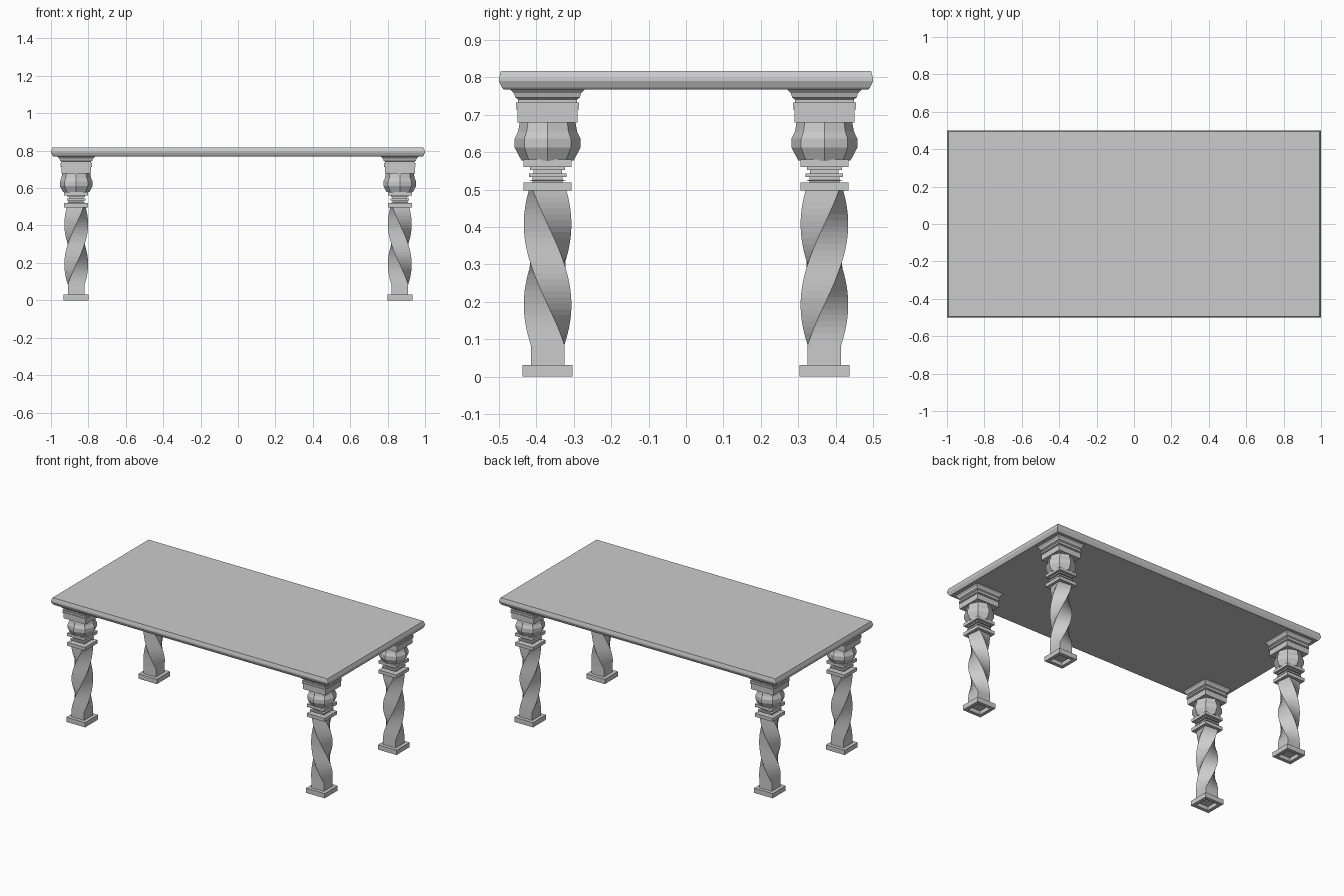
import bpy, bmesh, math

if "Cube" in bpy.data.objects:
    bpy.data.objects.remove(bpy.data.objects["Cube"])

stone = bpy.data.materials.new("light grey")
stone.diffuse_color = (0.6, 0.6, 0.6, 1)
stone.use_nodes = True
stone.node_tree.nodes["Principled BSDF"].inputs["Base Color"].default_value = stone.diffuse_color


def loft(name, rings, sides, cx=0.0, cy=0.0):
    """Skin a stack of rings (z, x radius, y radius, angle) and cap both ends."""
    bm = bmesh.new()
    loops = []
    for z, rx, ry, ang in rings:
        loops.append([bm.verts.new((cx + rx * math.cos(ang + 2 * math.pi * i / sides),
                                    cy + ry * math.sin(ang + 2 * math.pi * i / sides), z))
                      for i in range(sides)])
    for a, b in zip(loops, loops[1:]):
        for i in range(sides):
            j = (i + 1) % sides
            bm.faces.new((a[i], a[j], b[j], b[i]))
    bm.faces.new(loops[0][::-1])
    bm.faces.new(loops[-1])
    bmesh.ops.recalc_face_normals(bm, faces=bm.faces[:])
    me = bpy.data.meshes.new(name)
    bm.to_mesh(me)
    bm.free()
    me.materials.append(stone)
    ob = bpy.data.objects.new(name, me)
    bpy.context.collection.objects.link(ob)
    return ob


R2 = math.sqrt(2)


def square(z, hx, hy=None, turn=0.0):
    """Square or rectangular ring given by half sizes."""
    return (z, hx * R2, (hx if hy is None else hy) * R2, math.pi / 4 + turn)


# Tabletop with a bevelled rim
loft("tabletop", [square(0.768, 0.987, 0.487), square(0.773, 0.992, 0.492),
                  square(0.790, 1.0, 0.5), square(0.797, 1.0, 0.5),
                  square(0.817, 0.992, 0.495)], 4)

# Leg profiles as (z, half width)
PLINTH = [(0.025, 0.045), (0, 0.045), (0, 0.067), (0.031, 0.067), (0.031, 0.045)]
COLLAR = [(0.497, 0.064), (0.519, 0.064), (0.519, 0.04), (0.523, 0.04), (0.523, 0.05),
          (0.526, 0.04), (0.533, 0.04), (0.533, 0.05), (0.543, 0.05), (0.543, 0.038),
          (0.553, 0.038), (0.553, 0.047), (0.561, 0.047), (0.561, 0.064), (0.58, 0.064)]
BULB = [(0.578, 0.07), (0.612, 0.088), (0.636, 0.088), (0.655, 0.079), (0.682, 0.074)]
CAPITAL = [(0.679, 0.08), (0.714, 0.08), (0.714, 0.084), (0.719, 0.084), (0.719, 0.08),
           (0.722, 0.08), (0.722, 0.084), (0.733, 0.084), (0.733, 0.079), (0.741, 0.079),
           (0.746, 0.086), (0.758, 0.09), (0.769, 0.101)]
STEPS = 26

for sx, side in ((-1, "left"), (1, "right")):
    for sy, end in ((-1, "front"), (1, "back")):
        x, y, tag = sx * 0.865, sy * 0.37, f"{end}_{side}"
        # Plinth, straight post and twisted square shaft (mirrored twist)
        rings = [square(z, h) for z, h in PLINTH]
        for i in range(STEPS + 1):
            d = 0.412 * i / STEPS
            rings.append(square(0.085 + d, 0.045, turn=sx * sy * math.pi * d / 0.43))
        loft(f"{tag}_twisted_leg", rings, 4, x, y)
        # Stacked collars, octagonal bulb and moulded capital
        loft(f"{tag}_collar", [square(z, h) for z, h in COLLAR], 4, x, y)
        loft(f"{tag}_bulb", [(z, r, r, 0) for z, r in BULB], 8, x, y)
        loft(f"{tag}_capital", [square(z, h) for z, h in CAPITAL], 4, x, y)
